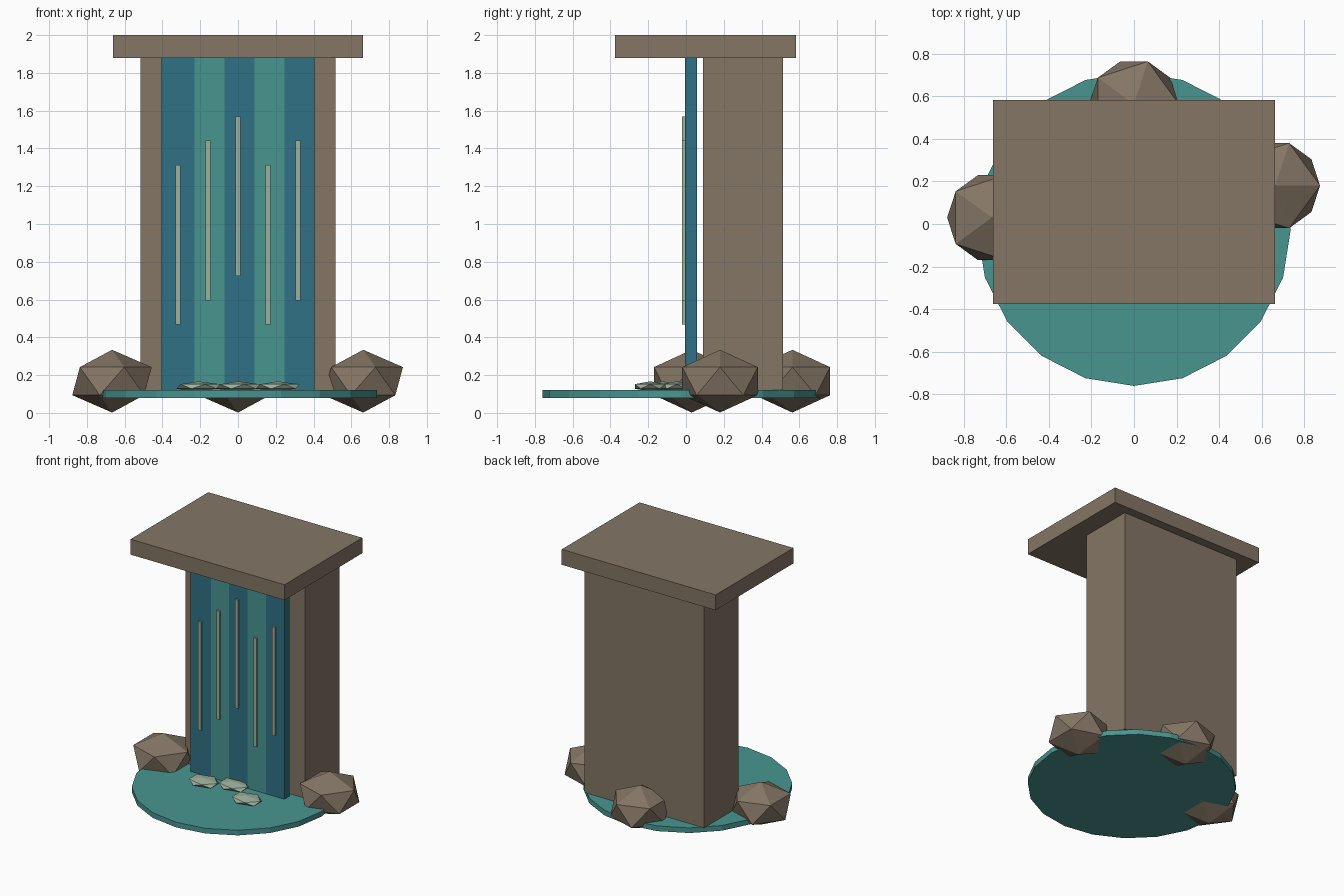
import bpy
import math

cube = bpy.data.objects.get("Cube")
if cube:
    bpy.data.objects.remove(cube, do_unlink=True)


def material(name, rgb):
    mat = bpy.data.materials.new(name)
    mat.use_nodes = True
    color = (*rgb, 1.0)
    mat.diffuse_color = color
    bsdf = mat.node_tree.nodes["Principled BSDF"]
    bsdf.inputs["Base Color"].default_value = color
    bsdf.inputs["Roughness"].default_value = 0.8
    return mat


stone = material("warm_stone", (0.23, 0.18, 0.13))
deep = material("deep_water", (0.028, 0.165, 0.23))
teal = material("teal_water", (0.065, 0.30, 0.28))
foam = material("pale_foam", (0.34, 0.44, 0.34))


def finish(name, mat):
    obj = bpy.context.object
    obj.name = obj.data.name = name
    obj.data.materials.append(mat)
    bpy.ops.object.transform_apply(location=False, rotation=False, scale=True)
    return obj


def box(name, mat, x, y, z):
    """Box spanning a (low, high) range on each axis."""
    spans = (x, y, z)
    bpy.ops.mesh.primitive_cube_add(size=1, location=[(a + b) / 2 for a, b in spans])
    bpy.context.object.scale = [b - a for a, b in spans]
    return finish(name, mat)


def boulder(name, mat, center, radii):
    """Flattened twenty-sided lump."""
    bpy.ops.mesh.primitive_ico_sphere_add(subdivisions=1, radius=1, location=center)
    bpy.context.object.scale = radii
    return finish(name, mat)


POOL_TOP, CAP_BASE = 0.12, 1.88

# Cliff pillar and overhanging cap
box("cliff_pillar", stone, (-0.515, 0.515), (0.09, 0.513), (POOL_TOP, CAP_BASE))
box("cap_slab", stone, (-0.663, 0.663), (-0.375, 0.582), (CAP_BASE, 2.0))

# Round pool, with a corner pointing to the front
bpy.ops.mesh.primitive_cylinder_add(vertices=20, radius=0.736, depth=0.04,
                                    location=(0, -0.024, POOL_TOP - 0.02))
finish("pool", teal)

# Falling water in alternating strips
edges = (-0.404, -0.23, -0.072, 0.087, 0.246, 0.404)
for i in range(5):
    box(f"water_strip_{i + 1}", teal if i % 2 else deep,
        (edges[i], edges[i + 1]), (-0.006, 0.058), (POOL_TOP, CAP_BASE))

# Thin streaks staggered in height
for i, base in enumerate((0.468, 0.596, 0.725, 0.468, 0.596)):
    x = (i - 2) * 0.159
    box(f"water_streak_{i + 1}", foam, (x - 0.013, x + 0.013),
        (-0.02, -0.004), (base, base + 0.845))

# Boulders around the pool
for name, x, y in (("left_rock", 0.663, 0.18), ("right_rock", -0.667, 0.03),
                   ("back_rock", 0, 0.563)):
    boulder(name, stone, (x, y, 0.168), (0.235, 0.235, 0.166))

# Foam lumps where the water lands
for i, (x, y) in enumerate(((-0.21, -0.12), (0, -0.05), (0.21, -0.19))):
    boulder(f"foam_{i + 1}", foam, (x, y, 0.14), (0.13, 0.095, 0.027))
